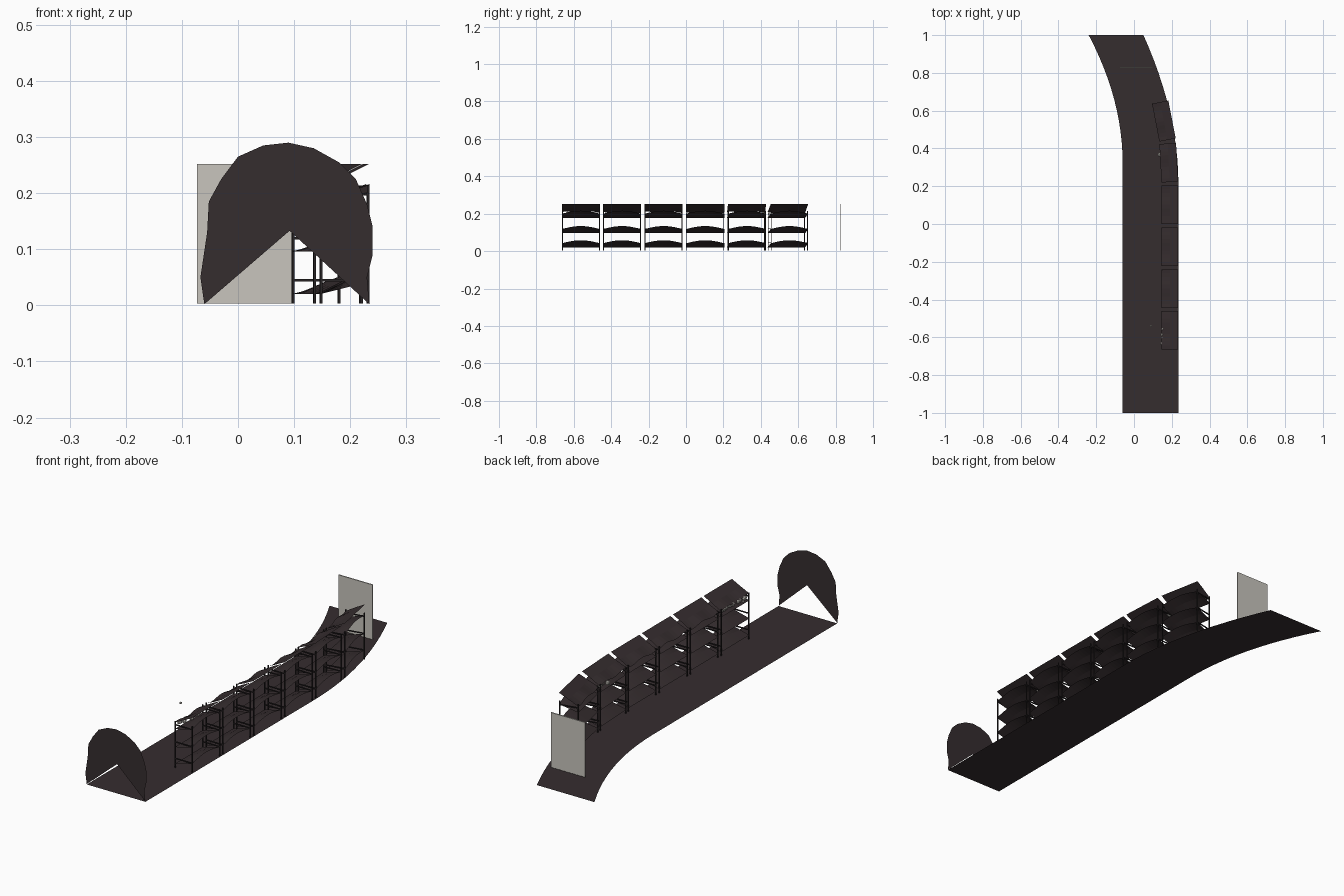
import bpy, bmesh, math, random
from mathutils import Matrix, Vector

random.seed(4)
cube = bpy.data.objects.get("Cube")
if cube:
    bpy.data.objects.remove(cube)


def material(name, rgb):
    m = bpy.data.materials.new(name)
    m.use_nodes = True
    m.diffuse_color = (*rgb, 1)
    m.node_tree.nodes["Principled BSDF"].inputs["Base Color"].default_value = (*rgb, 1)
    return m


BROWN = material("dark brown", (0.036, 0.026, 0.028))
IRON = material("dark iron", (0.022, 0.018, 0.019))
PALE = material("pale stone", (0.58, 0.56, 0.51))


def finish(name, bm, mat, matrix=None):
    mesh = bpy.data.meshes.new(name)
    bm.to_mesh(mesh)
    bm.free()
    mesh.materials.append(mat)
    ob = bpy.data.objects.new(name, mesh)
    bpy.context.scene.collection.objects.link(ob)
    if matrix is not None:
        ob.matrix_world = matrix
    return ob


def add_box(bm, lo, hi):
    lo, hi = Vector(lo), Vector(hi)
    m = Matrix.Translation((lo + hi) / 2) @ Matrix.Diagonal((*(hi - lo), 1))
    bmesh.ops.create_cube(bm, size=1, matrix=m)


def loft(bm, rows):
    rows = [[bm.verts.new(p) for p in row] for row in rows]
    for a, b in zip(rows, rows[1:]):
        for i in range(len(a) - 1):
            bm.faces.new((a[i], a[i + 1], b[i + 1], b[i]))


# Floor: straight run that bends towards -x at the back
bm = bmesh.new()
rows = [[(-0.06, -1, 0), (0.235, -1, 0)]]
for i in range(13):
    t = i / 12
    left = (-0.06 - 0.18 * t ** 2, 0.32 + 0.68 * t, 0)
    right = (0.235 - 0.185 * t ** 1.9, 0.22 + 0.78 * t, 0)
    rows.append([left, right])
loft(bm, rows)
finish("floor", bm, BROWN)

# Arched end wall with a pointed notch at its foot
outline = [(-0.06, 0.002), (-0.067, 0.05), (-0.055, 0.13), (-0.052, 0.185),
           (-0.03, 0.225), (0, 0.265), (0.045, 0.285), (0.09, 0.29),
           (0.135, 0.28), (0.18, 0.255), (0.21, 0.225), (0.23, 0.18),
           (0.24, 0.14), (0.24, 0.09), (0.23, 0.05), (0.234, 0.002)]
bm = bmesh.new()
arch = [bm.verts.new((x, -1, z)) for x, z in outline]
apex = bm.verts.new((0.092, -1, 0.133))
for a, b in zip(arch, arch[1:]):
    bm.faces.new((a, apex, b))
finish("end_wall", bm, BROWN)

# Upright slab near the far end
bm = bmesh.new()
add_box(bm, (-0.073, 0.825, 0.003), (0.098, 0.83, 0.252))
finish("slab", bm, PALE)

HALF_X, HALF_Y = 0.044, 0.102


def sheet(name, place, low, high, bulge, ripple):
    # Tilted board whose rear edge arches and whose front edge ripples
    bm = bmesh.new()
    rows = []
    phase = random.uniform(0, math.pi)
    for j in range(11):
        v = j / 10
        crown = bulge * math.sin(math.pi * v)
        wave = ripple * math.sin(3 * math.pi * v + phase)
        y = -HALF_Y + 2 * HALF_Y * v
        rows.append([(-HALF_X, y, low + wave),
                     (0, y, (low + high) / 2 + crown * 0.7),
                     (HALF_X, y, high + crown)])
    loft(bm, rows)
    finish(name, bm, BROWN, place)


def shelf_unit(n, x, y, degrees):
    place = Matrix.Translation((x, y, 0)) @ Matrix.Rotation(math.radians(degrees), 4, "Z")
    # Four posts and end rails
    bm = bmesh.new()
    r = 0.0022
    for sy in (-1, 1):
        cy = sy * (HALF_Y - 0.003)
        for sx in (-1, 1):
            cx = sx * (HALF_X - r)
            add_box(bm, (cx - r, cy - r, 0.003), (cx + r, cy + r, 0.214))
        for z in (0.045, 0.12, 0.198):
            add_box(bm, (-HALF_X, cy - r, z - r), (HALF_X, cy + r, z + r))
    finish(f"shelf_frame_{n}", bm, IRON, place)
    for k, z in enumerate((0.02, 0.096, 0.178)):
        sheet(f"shelf_board_{n}_{k + 1}", place, z, z + 0.022, 0.016, 0)
    sheet(f"canopy_{n}", place, 0.207, 0.252, 0, 0.005)


units = [(0.19, -0.562, 0), (0.19, -0.342, 0), (0.19, -0.12, 0),
         (0.19, 0.103, 0), (0.184, 0.324, 3), (0.158, 0.545, 11)]
for n, (x, y, a) in enumerate(units, 1):
    shelf_unit(n, x, y, a)


# Low rubble heaps lying on the upper boards
def rubble(name, x, y0, y1, count):
    bm = bmesh.new()
    for i in range(count):
        y = y0 + (y1 - y0) * (i + 0.5) / count
        s = random.uniform(0.007, 0.012)
        m = (Matrix.Translation((x + random.uniform(-0.01, 0.012), y, 0.2))
             @ Matrix.Diagonal((s, s * 1.1, s, 1)))
        bmesh.ops.create_icosphere(bm, subdivisions=1, radius=1, matrix=m)
    finish(name, bm, PALE)


rubble("front_rubble", 0.157, -0.64, -0.47, 11)
rubble("rear_rubble", 0.145, 0.36, 0.42, 4)

# Single loose chip
bm = bmesh.new()
bmesh.ops.create_icosphere(bm, subdivisions=1, radius=0.006,
                           matrix=Matrix.Translation((0.09, -0.54, 0.235)))
finish("loose_chip", bm, PALE)
